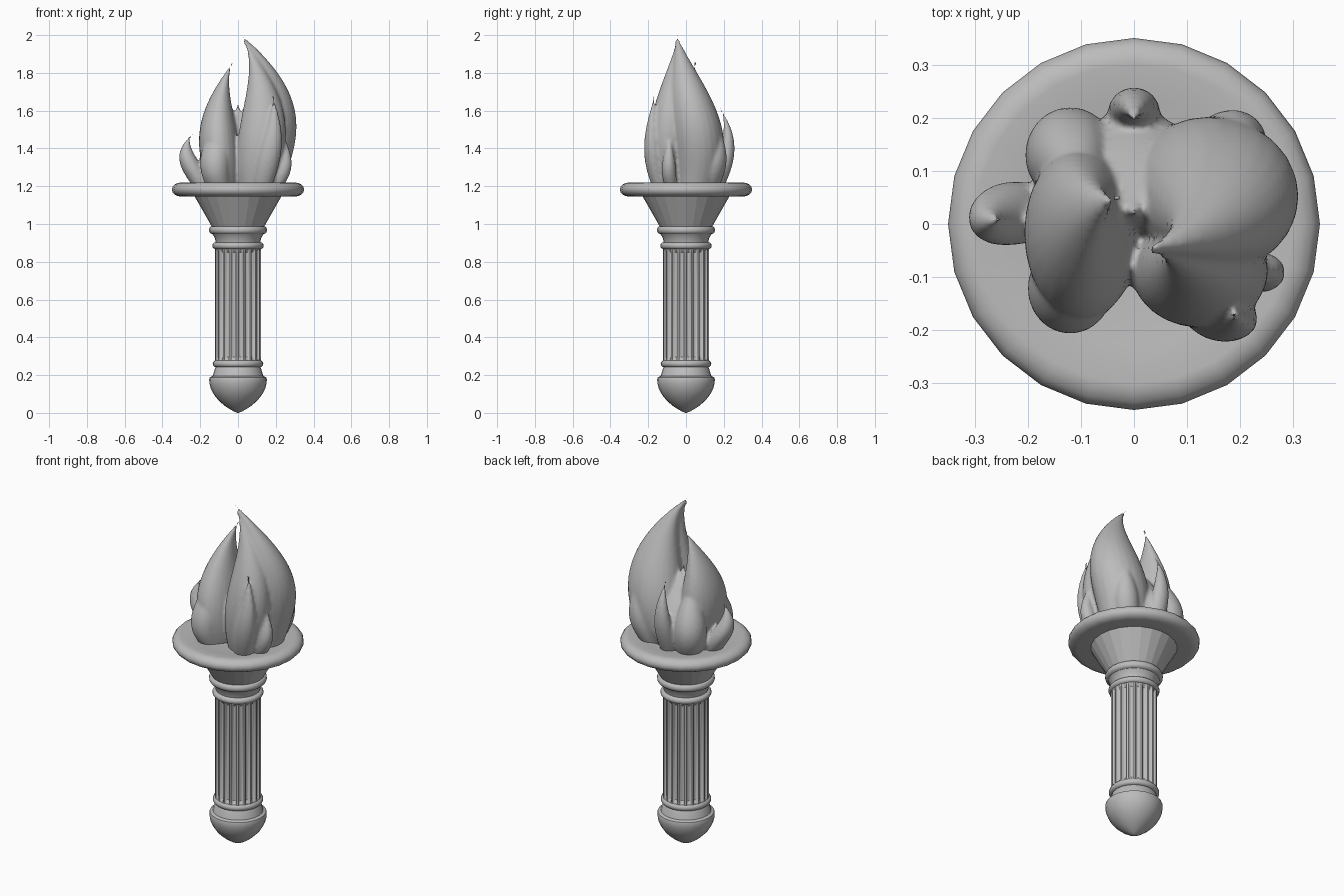
import bpy, bmesh, math

if "Cube" in bpy.data.objects:
    bpy.data.objects.remove(bpy.data.objects["Cube"])

stone = bpy.data.materials.new("plain grey")
stone.diffuse_color = (0.5, 0.5, 0.5, 1)
stone.use_nodes = True
stone.node_tree.nodes["Principled BSDF"].inputs["Base Color"].default_value = stone.diffuse_color
TAU = 2 * math.pi


def add_rings(bm, rings):
    """Skin a stack of equal-length point loops and cap both ends."""
    loops = [[bm.verts.new(p) for p in r] for r in rings]
    n = len(loops[0])
    for a, b in zip(loops, loops[1:]):
        for i in range(n):
            j = (i + 1) % n
            bm.faces.new((a[i], a[j], b[j], b[i]))
    bm.faces.new(loops[0][::-1])
    bm.faces.new(loops[-1])


def ellipse(x, y, z, rx, ry, n=24):
    return [(x + rx * math.cos(TAU * i / n), y + ry * math.sin(TAU * i / n), z)
            for i in range(n)]


def finish(name, bm, angle=35):
    bmesh.ops.recalc_face_normals(bm, faces=bm.faces)
    me = bpy.data.meshes.new(name)
    bm.to_mesh(me)
    bm.free()
    me.materials.append(stone)
    ob = bpy.data.objects.new(name, me)
    bpy.context.collection.objects.link(ob)
    if angle:
        bpy.ops.object.select_all(action='DESELECT')
        ob.select_set(True)
        bpy.context.view_layer.objects.active = ob
        bpy.ops.object.shade_smooth_by_angle(angle=math.radians(angle))
    return ob


def lathe(name, profile, angle=35):
    bm = bmesh.new()
    add_rings(bm, [ellipse(0, 0, z, r, r) for r, z in profile])
    return finish(name, bm, angle)


def bead(r, z, height, bulge, steps=6):
    """Half-round moulding profile."""
    arc = [math.pi * i / steps for i in range(steps + 1)]
    return [(r + bulge * math.sin(a), z - height / 2 * math.cos(a)) for a in arc]


# Handle: rounded pommel, lower and upper collars
dome = [(0.153 * math.sin(math.pi / 2 * i / 10), 0.178 * (i / 10) ** 1.3) for i in range(1, 11)]
lathe("pommel", [(0.004, 0)] + dome + [(0.15, 0.188), (0.13, 0.197)])
lathe("lower_collar", [(0.136, 0.19), (0.122, 0.235)] + bead(0.118, 0.26, 0.036, 0.016))
lathe("upper_collar", bead(0.118, 0.885, 0.036, 0.018) + [(0.124, 0.93)]
      + bead(0.136, 0.968, 0.042, 0.018))


# Fluted shaft: rounded grooves that fade out at both ends
def fluted(z, depth, flutes=20, steps=8):
    pts = []
    for i in range(flutes * steps):
        cut = math.sin(math.pi * min((i % steps) / steps / 0.75, 1))
        r = 0.123 - depth * math.sqrt(max(cut, 0))
        a = TAU * i / (flutes * steps)
        pts.append((r * math.cos(a), r * math.sin(a), z))
    return pts


bm = bmesh.new()
mid, half = 0.5725, 0.3125
add_rings(bm, [fluted(mid + side * (half - inset), depth)
               for side, inset, depth in ((-1, 0, 0), (-1, 0.02, 0.002), (-1, 0.035, 0.018),
                                          (1, 0.035, 0.018), (1, 0.02, 0.002), (1, 0, 0))])
finish("fluted_shaft", bm, 40)

# Faceted cup and round-edged dish
lathe("cup", [(0.138, 0.985), (0.232, 1.15)], 10)
lathe("dish", [(0.2, 1.147)] + bead(0.3, 1.1825, 0.075, 0.05, 8) + [(0.23, 1.205), (0.05, 1.2)])

# Flame tongues: belly xy, neck xy, tip xy, tip height, width radii
ROOT = 1.17
tongues = [
    # tall tongue: back and front strands
    (.15, .06, .155, .01, .01, -.05, 2.01, .155, .14),
    (.125, -.09, .125, -.075, .03, -.052, 1.97, .125, .105),
    # second tongue with front and back bulges
    (-.1, -.02, -.1, .01, -.03, .05, 1.855, .105, .16),
    (-.12, -.12, -.1, -.075, -.09, -.03, 1.66, .08, .085),
    (-.12, .13, -.11, .11, -.1, .07, 1.62, .085, .09),
    # back web and back right bulge
    (0, .1, 0, .06, 0, .02, 1.64, .125, .11),
    (.175, .14, .195, .16, .2, .165, 1.55, .07, .07),
    # small licks: back, front right, right, left curl
    (0, .205, 0, .222, 0, .178, 1.62, .05, .042),
    (.16, -.17, .188, -.18, .185, -.17, 1.68, .062, .048),
    (.235, -.09, .25, -.09, .24, -.09, 1.48, .042, .038),
    (-.23, .02, -.272, .01, -.24, .01, 1.48, .058, .06),
]


def through(a, b, c, d, t):
    """Cubic passing through four evenly spaced values."""
    s = 3 * t
    return (-a * (s - 1) * (s - 2) * (s - 3) / 6 + b * s * (s - 2) * (s - 3) / 2
            - c * s * (s - 1) * (s - 3) / 2 + d * s * (s - 1) * (s - 2) / 6)


def swell(t):
    """Tongue width: swells to the belly, then tapers to the tip."""
    if t < 1 / 3:
        return 0.72 + 0.28 * math.sin(math.pi / 2 * t * 3)
    return max(math.cos(math.pi / 2 * (t * 3 - 1) / 2), 0) ** 1.3


bm = bmesh.new()
for bx, by, nx, ny, tx, ty, top, rx, ry in tongues:
    rings = []
    for i in range(31):
        t = i / 30
        w = swell(t)
        rings.append(ellipse(through(bx * 0.78, bx, nx, tx, t), through(by * 0.78, by, ny, ty, t),
                             ROOT + (top - ROOT) * t, max(rx * w, 0.006), max(ry * w, 0.006)))
    add_rings(bm, rings)
flame = finish("flame", bm, 0)

# Fuse the tongues into one soft surface
fuse = flame.modifiers.new("fuse", 'REMESH')
fuse.mode = 'VOXEL'
fuse.voxel_size = 0.009
fuse.use_smooth_shade = True
soften = flame.modifiers.new("soften", 'SMOOTH')
soften.factor = 0.5
soften.iterations = 4
